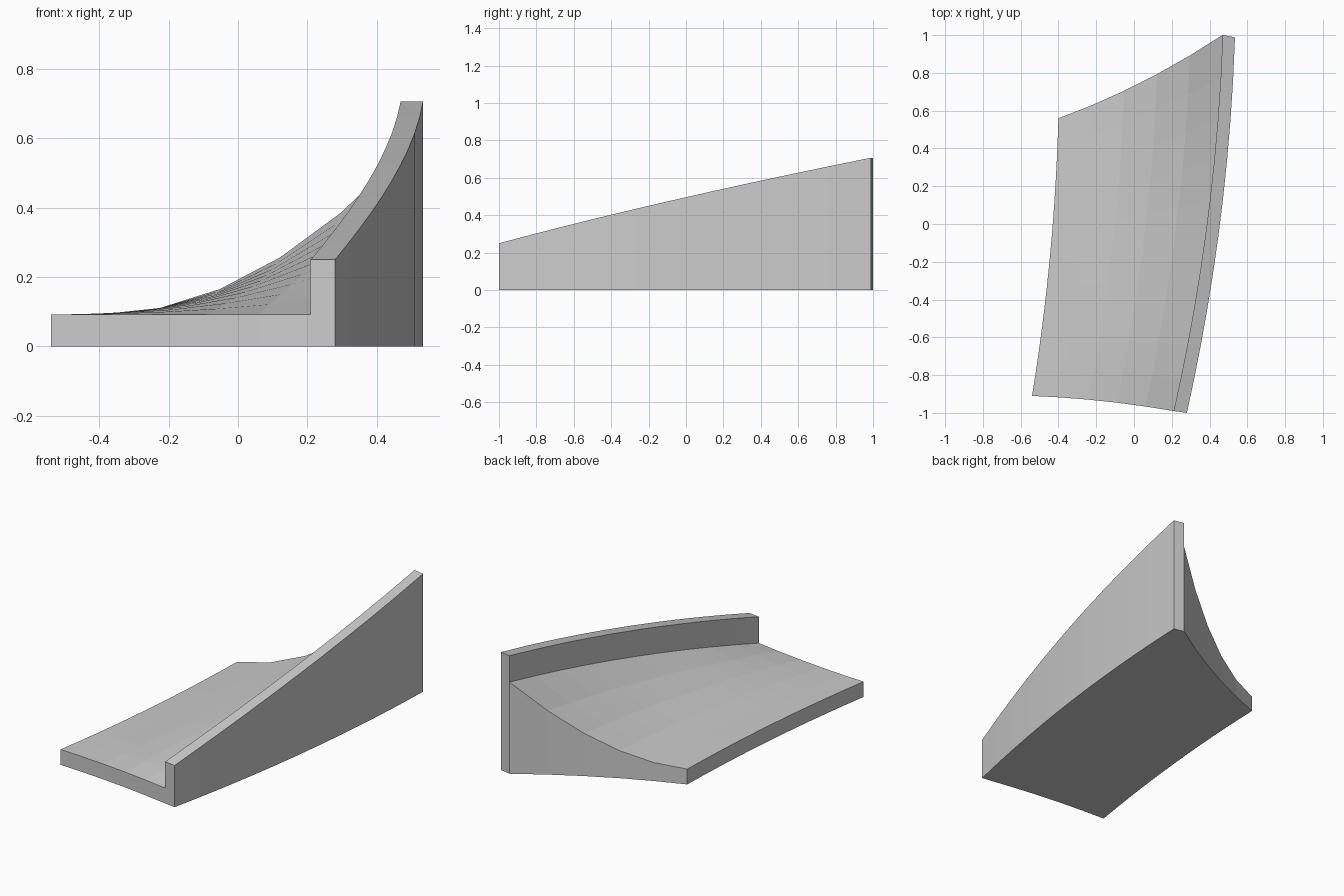
import bpy, bmesh

if "Cube" in bpy.data.objects:
    bpy.data.objects.remove(bpy.data.objects["Cube"])

ROWS, COLS = 10, 5          # steps along the track, steps across the floor
FLOOR_Z, LIP, RISE = 0.092, 0.158, 0.457


def left_rail(u):
    y = -0.91 + 1.40 * u + 0.07 * u * u
    return -0.43 + 0.079 * y - 0.0457 * y * y, y


def outer_rail(u):
    y = -1.0 + 1.70 * u + 0.288 * u * u
    return 0.455 + 0.1275 * y - 0.0475 * y * y, y


def section(u):
    """Closed outline: bottom left to right, wall, then floor right to left."""
    ox, oy = outer_rail(u)
    ix, iy = ox - 0.07 + 0.005 * u, oy + 0.010 + 0.003 * u
    lx, ly = left_rail(u)
    bow = 0.05 - 0.18 * u
    bottom, top = [], []
    for i in range(COLS + 1):
        t = i / COLS
        x = lx + (ix - lx) * t
        y = ly + (iy - ly) * t + bow * t * (1 - t)
        bottom.append((x, y, 0))
        top.append((x, y, FLOOR_Z + RISE * u * t * t))
    crest = FLOOR_Z + RISE * u + LIP
    wall = [(ox, oy, 0), (ox, oy, crest), (ix, iy, crest)]
    return bottom + wall + top[::-1]


bm = bmesh.new()
rings = [[bm.verts.new(p) for p in section(r / ROWS)] for r in range(ROWS + 1)]
n = len(rings[0])

# Skin along the track
for a, b in zip(rings, rings[1:]):
    for i in range(n):
        j = (i + 1) % n
        bm.faces.new((a[i], a[j], b[j], b[i]))

# End caps, built in strips because the ends are bowed
for ring in (rings[0], rings[-1]):
    for i in range(COLS):
        bm.faces.new((ring[i], ring[i + 1], ring[n - 2 - i], ring[n - 1 - i]))
    bm.faces.new(ring[COLS:COLS + 5])

bmesh.ops.recalc_face_normals(bm, faces=bm.faces[:])
mesh = bpy.data.meshes.new("banked_track")
bm.to_mesh(mesh)
bm.free()
track = bpy.data.objects.new("banked_track", mesh)
bpy.context.collection.objects.link(track)
